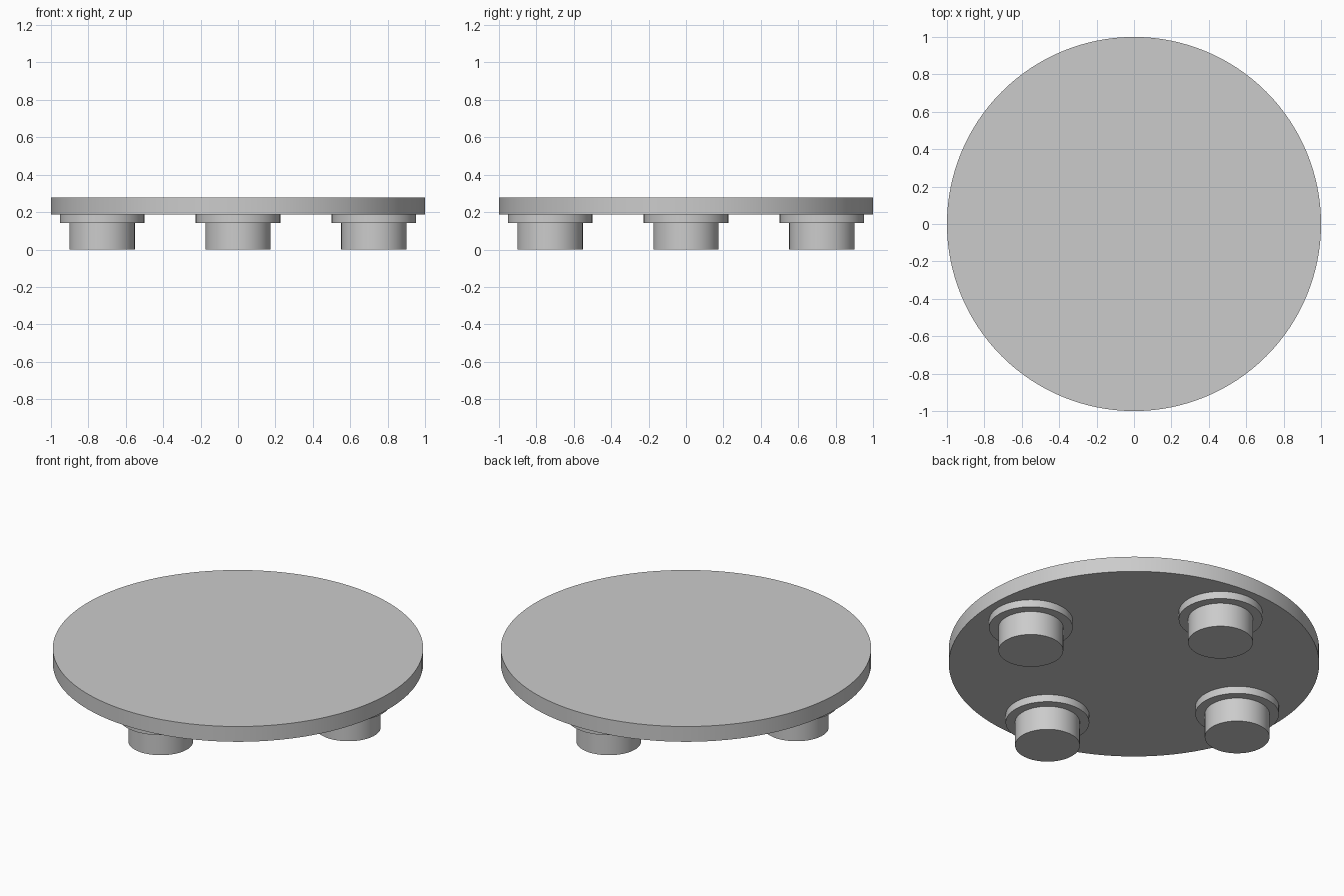
import bpy
import math

cube = bpy.data.objects.get("Cube")
if cube:
    bpy.data.objects.remove(cube, do_unlink=True)

GREY = (0.6, 0.6, 0.6, 1.0)
grey = bpy.data.materials.new("light_grey")
grey.use_nodes = True
grey.diffuse_color = GREY
grey.node_tree.nodes["Principled BSDF"].inputs["Base Color"].default_value = GREY


def disc(name, radius, bottom, top, x=0.0, y=0.0, sides=64):
    """Upright cylinder between two heights, smooth round the side."""
    bpy.ops.mesh.primitive_cylinder_add(
        vertices=sides, radius=radius, depth=top - bottom,
        location=(x, y, (bottom + top) / 2))
    obj = bpy.context.object
    obj.name = name
    obj.data.materials.append(grey)
    bpy.ops.object.shade_smooth_by_angle(angle=math.radians(30))
    return obj


# Round top plate
disc("top_plate", 1.0, 0.187, 0.278, sides=128)

# Four feet, each with a wider collar against the plate
FOOT_RING = 0.727
for i, side in enumerate(("left", "back", "right", "front")):
    angle = i * math.pi / 2
    x, y = FOOT_RING * math.cos(angle), FOOT_RING * math.sin(angle)
    disc(side + "_collar", 0.226, 0.143, 0.187, x, y)
    disc(side + "_foot", 0.175, 0.0, 0.143, x, y)
